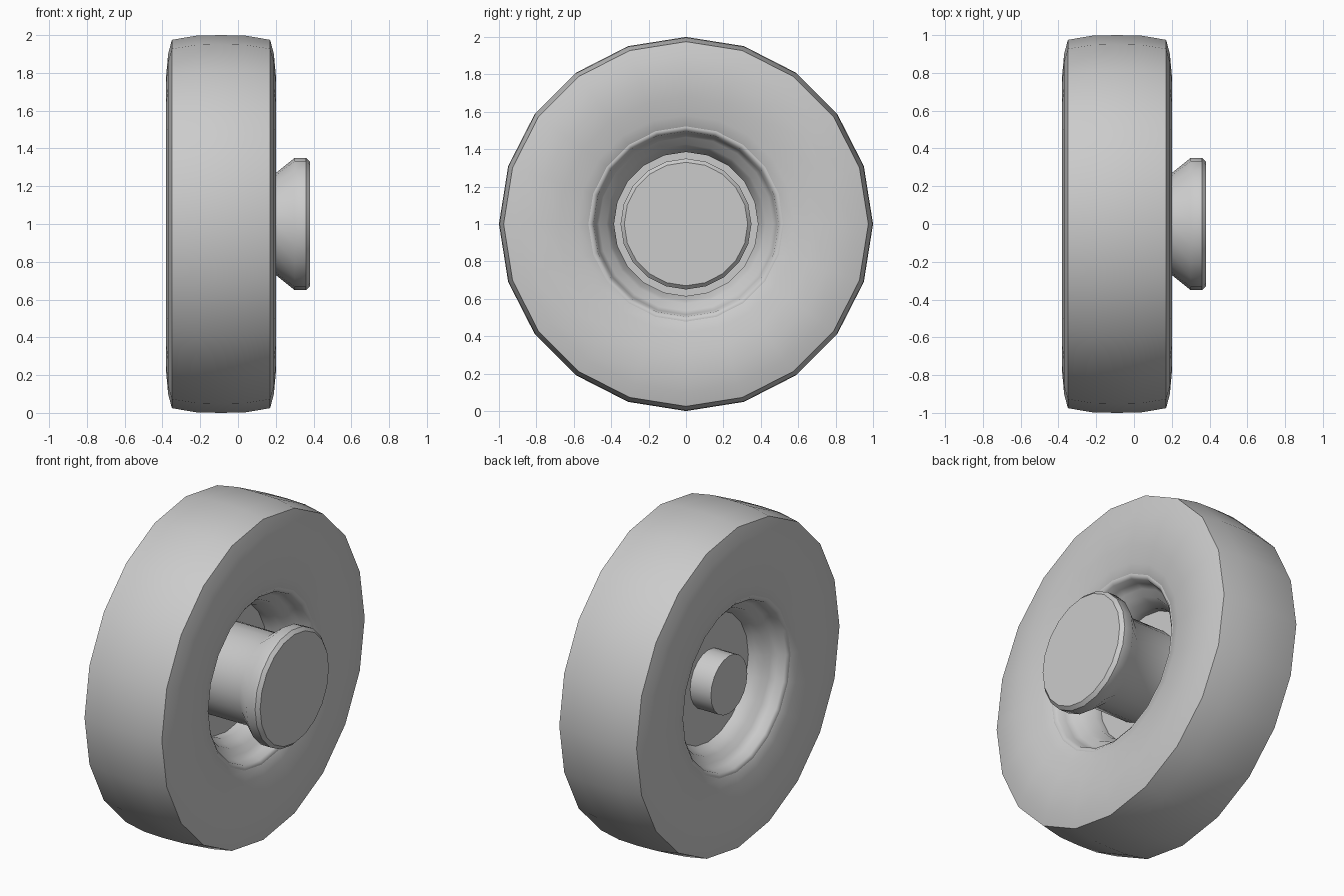
import bpy, bmesh, math

if "Cube" in bpy.data.objects:
    bpy.data.objects.remove(bpy.data.objects["Cube"])

SIDES = 20
MID = -0.09   # middle plane of the tyre along x


def lathe(name, profile, closed=False, sides=SIDES, angle=35):
    """Spin (x, radius) points around the axle line (y=0, z=1)."""
    bm = bmesh.new()
    rings = []
    for x, r in profile:
        rings.append([bm.verts.new((x, r * math.cos(2 * math.pi * i / sides),
                                    1 + r * math.sin(2 * math.pi * i / sides)))
                      for i in range(sides)])
    n = len(rings)
    for k in range(n if closed else n - 1):
        a, b = rings[k], rings[(k + 1) % n]
        for i in range(sides):
            j = (i + 1) % sides
            bm.faces.new((a[i], a[j], b[j], b[i]))
    if not closed:
        bm.faces.new(rings[0])
        bm.faces.new(rings[-1])
    bmesh.ops.recalc_face_normals(bm, faces=bm.faces)
    mesh = bpy.data.meshes.new(name)
    bm.to_mesh(mesh)
    bm.free()
    ob = bpy.data.objects.new(name, mesh)
    bpy.context.collection.objects.link(ob)
    bpy.ops.object.select_all(action='DESELECT')
    ob.select_set(True)
    bpy.context.view_layer.objects.active = ob
    bpy.ops.object.shade_smooth_by_angle(angle=math.radians(angle))
    return ob


# Tyre: half section from crown to bead, mirrored about its middle plane
half = [(0.13, 0.997), (0.26, 0.975), (0.28, 0.90), (0.29, 0.79), (0.282, 0.68),
        (0.262, 0.58), (0.25, 0.525), (0.235, 0.505), (0.215, 0.495)]
right = [(MID + u, r) for u, r in half]
left = [(MID - u, r) for u, r in reversed(half)]
tyre = lathe("tyre", [(MID, 1.0)] + right + left, closed=True, angle=60)

# Rim: stepped barrel inside the tyre with a rolled lip on both sides
step = [(0.245, 0.53), (0.25, 0.515), (0.235, 0.495), (0.19, 0.485), (0.155, 0.465),
        (0.135, 0.425), (0.09, 0.41), (0.06, 0.385)]
right = [(MID + u, r) for u, r in step]
left = [(MID - u, r) for u, r in reversed(step)]
rim = lathe("rim", right + left, closed=True, angle=60)

# Web disc closing the barrel
disc = lathe("wheel_disc", [(-0.15, 0.40), (-0.08, 0.40)])

# Hub with flared cap on the outer side
hub = lathe("hub", [(-0.10, 0.27), (0.20, 0.27), (0.30, 0.35), (0.36, 0.35),
                    (0.38, 0.33)], angle=40)

# Axle stub on the inner side
axle = lathe("axle_stub", [(-0.29, 0.175), (-0.12, 0.175)])
